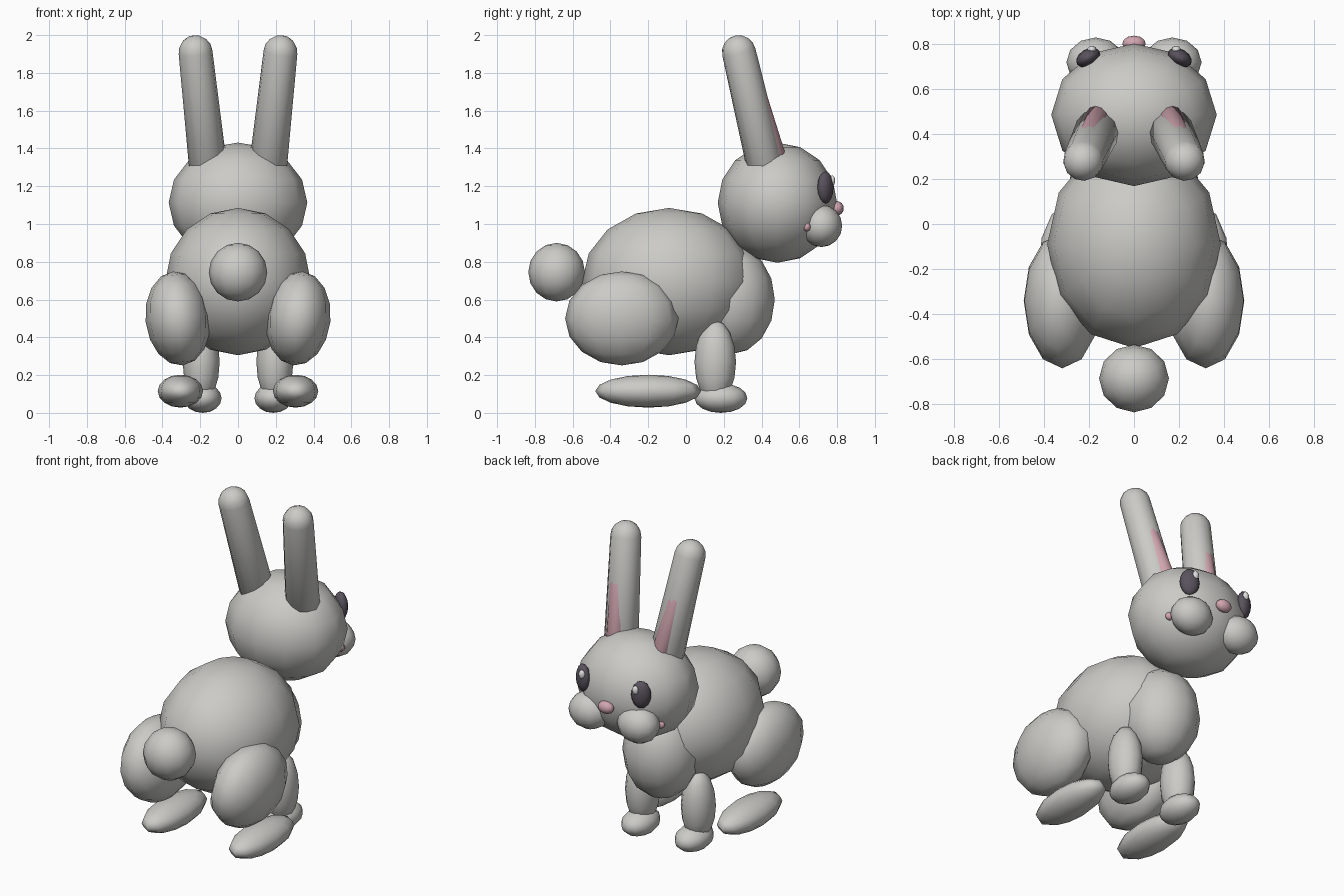
import bpy, bmesh
from math import radians
from mathutils import Vector, Matrix, Euler

cube = bpy.data.objects.get("Cube")
if cube:
    bpy.data.objects.remove(cube, do_unlink=True)


def material(name, rgb):
    m = bpy.data.materials.new(name)
    m.use_nodes = True
    m.diffuse_color = (*rgb, 1)
    m.node_tree.nodes["Principled BSDF"].inputs["Base Color"].default_value = (*rgb, 1)
    return m


FUR = material("grey fur", (0.60, 0.595, 0.57))
PINK = material("soft pink", (0.64, 0.38, 0.43))
DARK = material("dark eye", (0.10, 0.085, 0.11))
SHINE = material("eye shine", (0.75, 0.75, 0.75))


def finish(name, bm, mat):
    mesh = bpy.data.meshes.new(name)
    bm.to_mesh(mesh)
    bm.free()
    mesh.materials.append(mat)
    mesh.shade_smooth()
    obj = bpy.data.objects.new(name, mesh)
    bpy.context.collection.objects.link(obj)


def ellipsoid(name, center, radii, mat=FUR, tilt=(0, 0, 0)):
    """Faceted-outline smooth ball, scaled, tilted (degrees) and placed."""
    bm = bmesh.new()
    bmesh.ops.create_uvsphere(bm, u_segments=12, v_segments=8, radius=1)
    turn = Euler([radians(a) for a in tilt]).to_matrix().to_4x4()
    bm.transform(Matrix.Translation(center) @ turn @ Matrix.Diagonal((*radii, 1)))
    finish(name, bm, mat)


def capsule(name, base, top, base_radius, top_radius, mat=FUR):
    """Round-ended rod between two cap centres."""
    base, top = Vector(base), Vector(top)
    axis = top - base
    bm = bmesh.new()
    bmesh.ops.create_uvsphere(bm, u_segments=12, v_segments=8, radius=top_radius)
    widen = base_radius / (top_radius * 0.924)
    for v in bm.verts:
        if v.co.z > -0.001:
            v.co.z += axis.length
        else:
            v.co.x *= widen
            v.co.y *= widen
    turn = axis.to_track_quat('Z', 'Y').to_matrix().to_4x4()
    bm.transform(Matrix.Translation(base) @ turn)
    finish(name, bm, mat)


# Centre parts
ellipsoid("body", (0, -0.09, 0.695), (0.385, 0.46, 0.39))
ellipsoid("chest", (0, 0.235, 0.60), (0.23, 0.235, 0.29))
ellipsoid("head", (0, 0.484, 1.113), (0.367, 0.316, 0.318))
ellipsoid("tail", (0, -0.685, 0.745), (0.155, 0.15, 0.155))
ellipsoid("nose", (0, 0.80, 1.083), (0.052, 0.035, 0.038), PINK)

# Paired parts
for side, s in (("left", 1), ("right", -1)):
    # Legs and feet
    ellipsoid("haunch_" + side, (s * 0.318, -0.34, 0.50), (0.172, 0.30, 0.25), tilt=(0, s * 6, 0))
    ellipsoid("hind_foot_" + side, (s * 0.305, -0.20, 0.115), (0.12, 0.28, 0.087))
    ellipsoid("front_leg_" + side, (s * 0.195, 0.155, 0.27), (0.098, 0.11, 0.22))
    ellipsoid("front_paw_" + side, (s * 0.187, 0.185, 0.078), (0.10, 0.14, 0.078))

    # Ears with pink linings
    capsule("ear_" + side, (s * 0.155, 0.43, 1.27), (s * 0.225, 0.28, 1.91), 0.102, 0.09)
    capsule("ear_lining_" + side, (s * 0.16, 0.475, 1.35), (s * 0.222, 0.335, 1.81),
            0.056, 0.052, PINK)

    # Face
    ellipsoid("cheek_" + side, (s * 0.17, 0.717, 0.99), (0.13, 0.11, 0.112))
    ellipsoid("cheek_spot_" + side, (s * 0.272, 0.64, 0.985), (0.025, 0.02, 0.024), PINK)
    ellipsoid("eye_" + side, (s * 0.203, 0.738, 1.193), (0.058, 0.038, 0.085), DARK,
              tilt=(0, 0, s * -30))
    ellipsoid("eye_shine_" + side, (s * 0.187, 0.774, 1.23), (0.02, 0.016, 0.027), SHINE)
